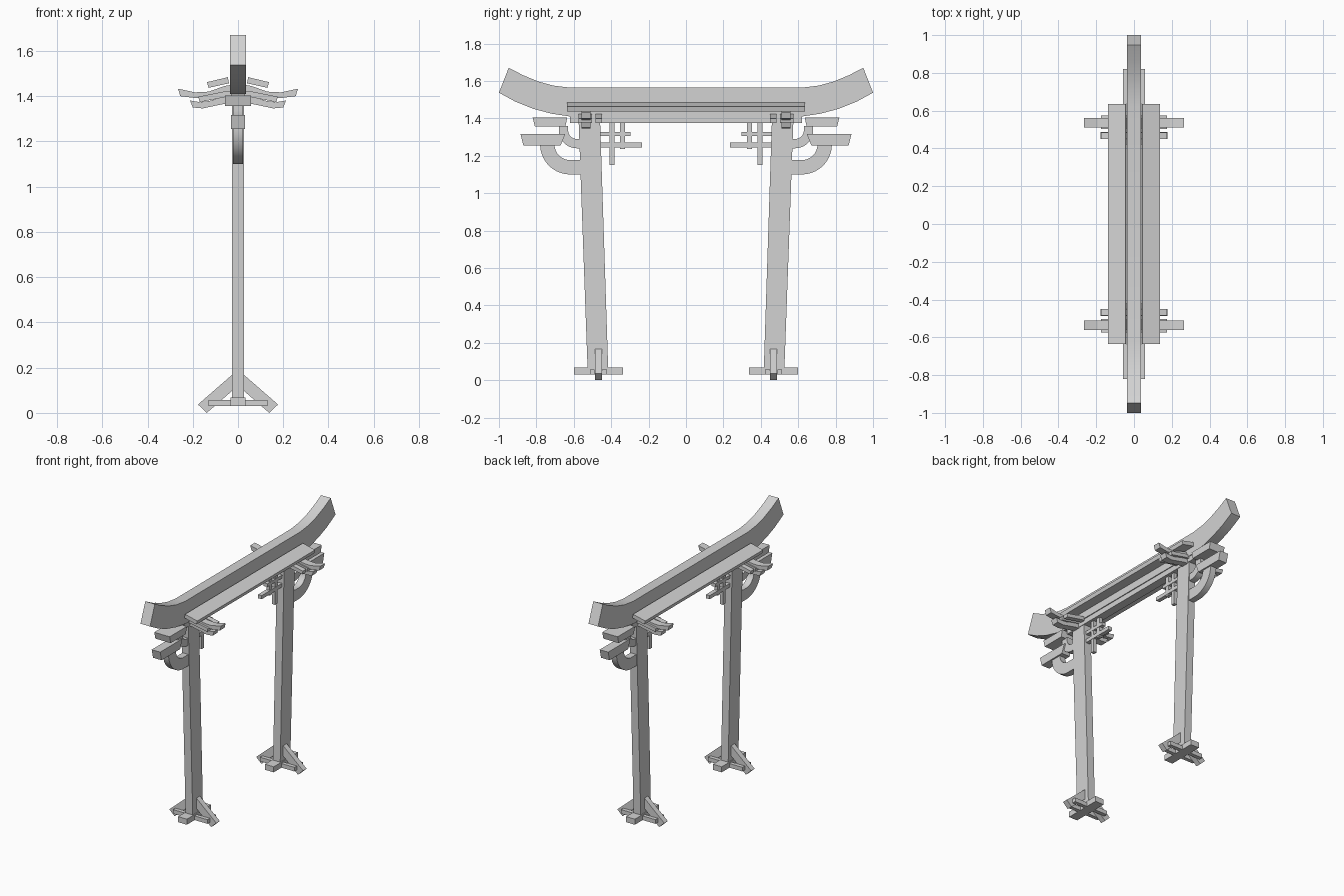
import bpy
import bmesh
from math import cos, sin, pi

cube = bpy.data.objects.get("Cube")
if cube:
    bpy.data.objects.remove(cube, do_unlink=True)

grey = bpy.data.materials.new("light_grey")
grey.use_nodes = True
shade = (0.65, 0.65, 0.65, 1)
grey.diffuse_color = shade
grey.node_tree.nodes["Principled BSDF"].inputs["Base Color"].default_value = shade


def prism(name, axis, profile, lo, hi, mirror="", smooth=False):
    """Extrude a profile along axis: 'x' takes (y, z) points, 'y' takes (x, z)."""
    def place(p, d):
        return (d, p[0], p[1]) if axis == "x" else (p[0], d, p[1])
    bm = bmesh.new()
    face = bm.faces.new([bm.verts.new(place(p, lo)) for p in profile])
    out = bmesh.ops.extrude_face_region(bm, geom=[face])
    for v in out["geom"]:
        if isinstance(v, bmesh.types.BMVert):
            setattr(v.co, axis, hi)
    bmesh.ops.recalc_face_normals(bm, faces=bm.faces)
    mesh = bpy.data.meshes.new(name)
    bm.to_mesh(mesh)
    bm.free()
    mesh.materials.append(grey)
    obj = bpy.data.objects.new(name, mesh)
    bpy.context.collection.objects.link(obj)
    if smooth:
        bpy.ops.object.select_all(action="DESELECT")
        obj.select_set(True)
        bpy.context.view_layer.objects.active = obj
        bpy.ops.object.shade_smooth_by_angle()
    if mirror:
        mod = obj.modifiers.new("Mirror", "MIRROR")
        mod.use_axis = ("x" in mirror, "y" in mirror, False)
        mod.use_mirror_merge = False
    return obj


def box(name, x, y, z, mirror=""):
    return prism(name, "x", [(y[0], z[0]), (y[1], z[0]), (y[1], z[1]), (y[0], z[1])],
                 x[0], x[1], mirror)


def elbow(cy, cz, r_in, r_out, y_start, z_end, steps=10):
    """Band running out of the pillar and bending upwards."""
    angles = [-pi / 2 * (1 - i / steps) for i in range(steps + 1)]

    def arc(r):
        return [(cy + r * cos(a), cz + r * sin(a)) for a in angles]
    outer = [(y_start, cz - r_out)] + arc(r_out) + [(cy + r_out, z_end)]
    inner = [(y_start, cz - r_in)] + arc(r_in) + [(cy + r_in, z_end)]
    return outer + inner[::-1]


# Ridge beam with upswept ends
top = [(0.62, 1.564), (0.71, 1.575), (0.79, 1.597), (0.87, 1.63), (0.948, 1.67)]
bottom = [(1.0, 1.537), (0.91, 1.488), (0.82, 1.452), (0.72, 1.425), (0.62, 1.41)]
half = top + bottom
prism("ridge_beam", "x", half + [(-y, z) for y, z in reversed(half)],
      -0.036, 0.036, smooth=True)

# Sloping eave boards and the tie beam below the ridge
prism("eave_board", "y", [(0.045, 1.484), (0.137, 1.462), (0.13, 1.437), (0.04, 1.457)],
      -0.635, 0.635, "x")
box("tie_beam", (-0.03, 0.03), (-0.62, 0.62), (1.374, 1.411))

# Leaning pillars
prism("pillar", "x", [(0.415, 0.03), (0.525, 0.03), (0.575, 1.41), (0.46, 1.41)],
      -0.027, 0.027, "y")

# Feet: long sill, paired cross bars and diagonal braces
FOOT = 0.468
box("foot_sill", (-0.033, 0.033), (FOOT - 0.13, FOOT + 0.13), (0.03, 0.068), "y")
for side, offset in (("inner", -0.033), ("outer", 0.033)):
    y = FOOT + offset
    box(side + "_foot_cross_bar", (-0.13, 0.13), (y - 0.013, y + 0.013), (0.03, 0.058), "y")
prism("foot_brace", "y", [(0.015, 0.178), (0.177, 0.037), (0.138, 0.0), (0.015, 0.107)],
      FOOT - 0.019, FOOT + 0.019, "xy")

# Brackets on the outer side of each pillar
prism("upper_bracket_bar", "x", [(0.635, 1.404), (0.82, 1.404), (0.808, 1.356), (0.645, 1.356)],
      -0.058, 0.058, "y")
prism("lower_bracket_bar", "x", [(0.645, 1.317), (0.885, 1.317), (0.87, 1.256), (0.67, 1.256)],
      -0.032, 0.032, "y")
prism("lower_bracket_arm", "x", elbow(0.62, 1.26, 0.083, 0.16, 0.54, 1.265),
      -0.022, 0.022, "y", True)
prism("upper_bracket_arm", "x", elbow(0.585, 1.335, 0.045, 0.095, 0.54, 1.36),
      -0.022, 0.022, "y", True)

# Cross arms carrying the eaves, drooping and then turning up at the tip
prism("upper_cross_arm", "y",
      [(0.0, 1.455), (0.06, 1.445), (0.13, 1.42), (0.19, 1.417), (0.265, 1.433),
       (0.255, 1.4), (0.19, 1.392), (0.13, 1.395), (0.06, 1.415), (0.0, 1.425)],
      0.51, 0.56, "xy")
prism("lower_cross_arm", "y",
      [(0.0, 1.405), (0.06, 1.398), (0.13, 1.378), (0.17, 1.374), (0.212, 1.381),
       (0.2, 1.35), (0.155, 1.346), (0.1, 1.358), (0.05, 1.368), (0.0, 1.37)],
      0.51, 0.56, "xy")
slat = [(0.0, 1.425), (0.05, 1.423), (0.175, 1.398), (0.17, 1.374), (0.05, 1.397), (0.0, 1.4)]
prism("outer_cross_slat", "y", slat, 0.503, 0.575, "xy")
prism("inner_cross_slat", "y", slat, 0.45, 0.485, "xy")

# Lattice on the inner side of each pillar
for name, y0, y1, z0, z1, w in (
        ("long_lattice_post", 0.382, 0.408, 1.15, 1.38, 0.012),
        ("short_lattice_post", 0.325, 0.352, 1.235, 1.38, 0.012),
        ("upper_lattice_rail", 0.297, 0.48, 1.305, 1.327, 0.014),
        ("lower_lattice_rail", 0.235, 0.48, 1.245, 1.27, 0.014)):
    box(name, (-w, w), (y0, y1), (z0, z1), "y")
